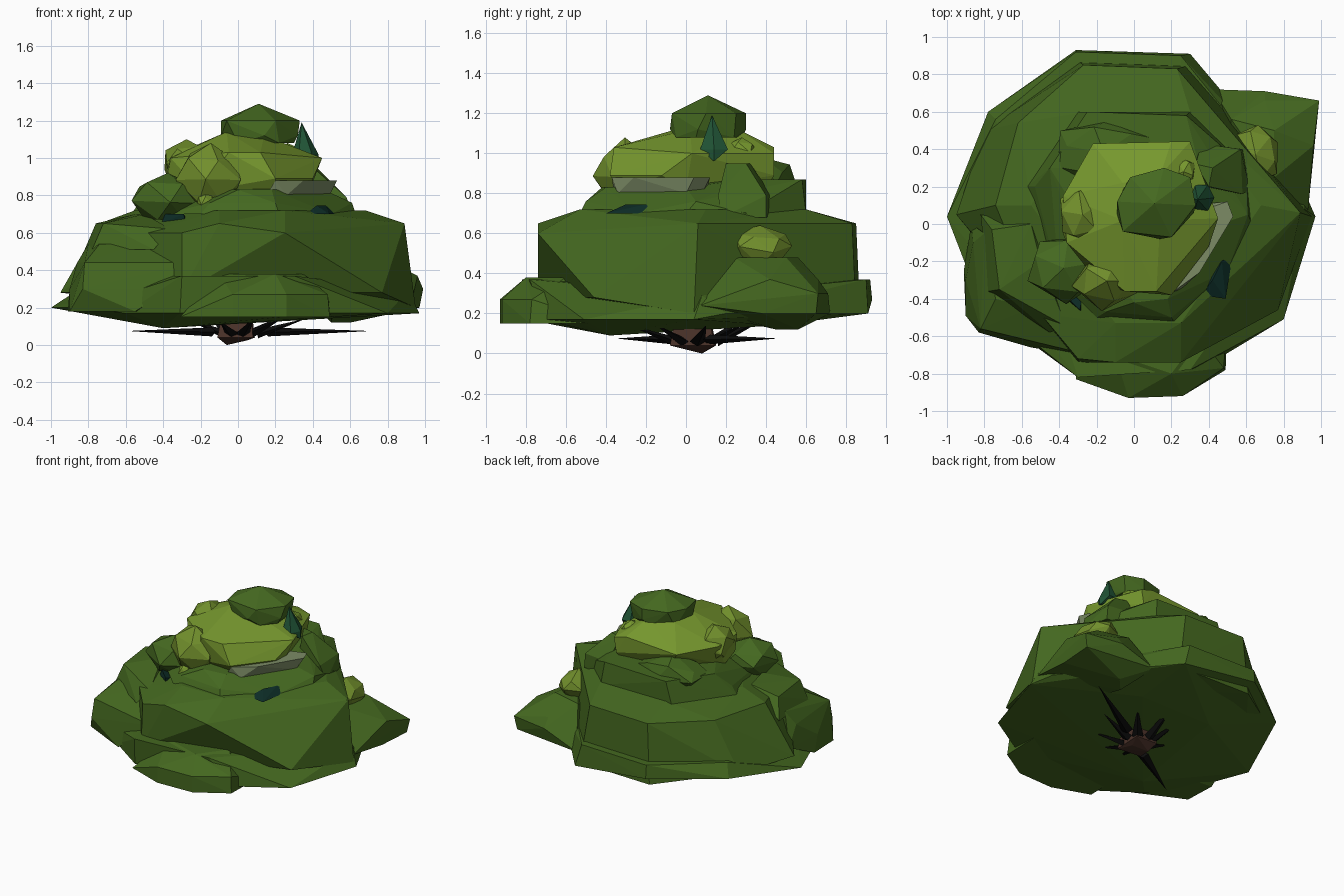
import bpy, bmesh, math, random
from mathutils import Vector

random.seed(4)
if "Cube" in bpy.data.objects:
    bpy.data.objects.remove(bpy.data.objects["Cube"])


def material(name, r, g, b):
    mat = bpy.data.materials.new(name)
    mat.use_nodes = True
    mat.diffuse_color = (r, g, b, 1)
    mat.node_tree.nodes["Principled BSDF"].inputs["Base Color"].default_value = (r, g, b, 1)
    return mat


leaf = material("leaf green", .058, .138, .014)
lime = material("yellow green", .18, .31, .027)
olive = material("olive green", .165, .275, .025)
sage = material("sage grey", .2, .26, .13)
teal = material("teal green", .014, .085, .035)
deep = material("deep teal", .004, .026, .02)
brown = material("bark brown", .07, .032, .022)
black = material("root black", .004, .004, .004)


def hull(name, mat, points):
    """Faceted solid wrapped around a handful of points."""
    bm = bmesh.new()
    for p in points:
        bm.verts.new(p)
    bmesh.ops.convex_hull(bm, input=bm.verts)
    loose = [v for v in bm.verts if not v.link_faces]
    bmesh.ops.delete(bm, geom=loose, context='VERTS')
    bmesh.ops.recalc_face_normals(bm, faces=bm.faces)
    mesh = bpy.data.meshes.new(name)
    bm.to_mesh(mesh)
    bm.free()
    mesh.materials.append(mat)
    obj = bpy.data.objects.new(name, mesh)
    bpy.context.collection.objects.link(obj)


def level(z, *outline):
    """Outline points placed at one height."""
    return [(x, y, z) for x, y in outline]


def lump(name, mat, x, y, z, sides, turn=0):
    """Angular boulder of leaves filling the x, y and z ranges."""
    cx, cy = sum(x) / 2, sum(y) / 2
    rx, ry = x[1] - cx, y[1] - cy
    points = [(cx, cy, z[1])]
    for height, reach in ((0, .6), (.4, 1.04), (.75, .8)):
        for i in range(sides):
            a = math.tau * (i + height) / sides + turn
            r = reach * random.uniform(.94, 1.08)
            h = max(0, height + random.uniform(-.1, .1))
            points.append((cx + rx * r * math.cos(a), cy + ry * r * math.sin(a),
                           z[0] + h * (z[1] - z[0])))
    hull(name, mat, points)


# Broad lower skirt and the sloping crown above it
hull("lower_skirt", leaf,
     level(.2, (-1, .04), (.3, .91), (.9, .2), (-.83, -.4))
     + level(.27, (-.78, .6), (-.31, .93))
     + level(.17, (.97, .04), (.8, -.51), (.45, -.72), (-.31, -.8), (-.6, -.6))
     + level(.37, (-.31, .92), (.25, .9), (.3, -.78), (-.3, -.82), (-.74, .56))
     + level(.29, (.91, .08))
     + level(.14, (.3, .45), (-.3, .45), (.3, -.5))
     + [(-.4, -.38, .09)])
hull("main_crown", leaf,
     level(.65, (.89, .06), (.23, .83), (-.27, .85), (-.62, .54), (-.74, .1),
           (-.1, -.74))
     + level(.6, (-.5, -.48), (-.3, -.72), (.25, -.74))
     + level(.72, (.68, .1), (.3, .6), (-.25, .6), (-.55, .1), (-.1, -.53), (.25, -.53))
     + level(.28, (.77, -.46), (-.8, .5), (-.95, .05), (-.3, -.74))
     + level(.2, (.95, .04), (.3, .85), (-.3, .87)))

# Clumps around the skirt
hull("front_skirt_clump", leaf,
     level(.15, (-.31, -.83), (-.03, -.93), (.26, -.92), (.49, -.78), (.5, -.4), (-.3, -.4))
     + level(.27, (-.09, -.84), (-.03, -.93), (.26, -.92), (.48, -.77))
     + level(.38, (.2, -.8), (-.1, -.7), (.35, -.6)))
hull("front_right_clump", leaf,
     level(.3, (-.83, -.58), (-.36, -.69), (-.9, -.3), (-.87, 0))
     + level(.44, (-.82, -.56), (-.24, -.7), (-.86, -.1))
     + level(.54, (-.74, -.4), (-.55, -.45), (-.8, -.05))
     + level(.18, (-.91, -.25), (-.9, -.49), (-.55, -.66), (-.4, -.3)))
hull("upper_right_clump", leaf,
     level(.65, (-.76, -.03), (-.72, -.35))
     + level(.62, (-.36, -.55), (-.6, -.42))
     + level(.51, (-.78, -.36), (-.82, .05), (-.45, -.58))
     + level(.7, (-.5, -.2), (-.55, 0)))
hull("back_left_clump", leaf,
     level(.2, (.42, .72), (.97, .65), (.95, .38), (.5, .1))
     + level(.37, (.96, .42), (.7, .66))
     + level(.3, (.99, .66), (.7, .71))
     + level(.48, (.75, .5), (.74, .24), (.52, .56))
     + level(.24, (.93, .07))
     + level(.12, (.6, .56), (.5, .45)))
lump("left_lime_clump", olive, (.52, .78), (.21, .53), (.44, .64), 6)

# Middle tier of leaves
hull("middle_tier", leaf,
     level(.7, (.63, 0), (.6, .3), (.3, .6), (-.3, .6), (-.57, .2), (-.4, -.3),
           (-.2, -.5), (.22, -.53), (.5, -.25))
     + level(.76, (.61, .05), (.2, -.5), (-.15, -.47), (-.53, .2))
     + level(.83, (.46, 0), (.18, -.4), (0, -.42))
     + level(.87, (.28, .58), (-.25, .6), (-.45, .3), (.35, .3)))
lump("right_middle_clump", leaf, (-.58, -.17), (-.42, -.05), (.67, .92), 5, .5)
hull("left_middle_clump", leaf,
     level(.68, (.62, .18), (.58, .4), (.35, .2), (.35, .43))
     + level(.79, (.58, .16), (.57, .4), (.36, .43))
     + level(.95, (.4, .2), (.33, .32), (.42, .3)))
lump("back_middle_clump", leaf, (-.42, .1), (.2, .56), (.75, .98), 6)

# Bright cap of new growth
hull("bright_cap", lime,
     level(.82, (.38, 0), (.2, -.33), (-.2, -.3), (-.36, .05), (-.1, .35), (.25, .4))
     + level(.89, (.4, -.12), (.2, -.38), (-.38, -.05), (.28, .44))
     + level(1, (.45, .03), (.3, .44), (-.22, .43), (-.38, .15), (-.36, -.1))
     + level(1.03, (-.05, -.36), (.12, -.36), (.2, .44))
     + level(1.14, (-.06, .02))
     + level(1.12, (.14, .02), (.14, .26), (-.06, .22)))
lump("front_lime_clump", olive, (-.32, .03), (-.45, -.16), (.76, 1.08), 5, .3)
lump("right_lime_clump", olive, (-.41, -.14), (-.1, .2), (.86, 1.1), 5, .8)
lump("small_lime_tuft", lime, (-.22, -.13), (-.44, -.32), (.72, .82), 5)
lump("back_lime_tuft", lime, (.2, .33), (.2, .36), (.95, 1.08), 5)

# Topmost ball
hull("top_clump", leaf,
     level(1.08, (.0, -.04), (.22, -.05), (.3, .05), (.28, .24), (.1, .28), (-.05, .2))
     + level(1.12, (-.09, .05), (.14, -.08), (.32, .06), (.16, .3))
     + level(1.2, (-.09, .12), (-.02, .25), (.16, .3), (.3, .25), (.33, .1), (.2, -.07), (-.06, -.04))
     + level(1.29, (.11, .11)))

# Teal spire, with dark leaves and a pale ledge below it
hull("teal_spire", teal,
     [(.36 + .07 * math.cos(i * math.tau / 6), .14 + .08 * math.sin(i * math.tau / 6), 1.02)
      for i in range(6)] + [(.34, .13, 1.19), (.43, .14, .96)])
hull("pale_ledge", sage,
     level(.88, (.5, .12), (.53, .04), (.35, -.26), (.2, -.37), (.3, .05))
     + level(.8, (.46, .08), (.49, 0), (.26, -.34), (.15, -.36), (.3, .1)))
hull("left_dark_leaf", deep,
     level(.7, (.36, -.38), (.49, -.4), (.53, -.15), (.4, -.2))
     + level(.745, (.42, -.3), (.47, -.2)))
hull("right_dark_leaf", deep,
     level(.65, (-.41, -.36), (-.28, -.47), (-.26, -.3), (-.36, -.28))
     + level(.7, (-.39, -.36), (-.29, -.46)))

# Trunk and its root flare
hull("trunk", brown,
     level(.04, (-.11, -.06), (.08, -.08), (.09, .14), (-.08, .15))
     + level(.3, (-.06, -.03), (.06, -.03), (.06, .1), (-.05, .1))
     + [(-.06, .08, 0), (.05, .04, .025)])


def blade(name, start, end, width):
    """Flat spike running from start to end."""
    start, end = Vector(start), Vector(end)
    side = (end - start).cross(Vector((0, 0, 1))).normalized() * width
    lift = Vector((0, 0, width * .6))
    hull(name, black, [start + side, start - side, start + lift, start - lift, end])


# Black roots: two long level ones and a rising fan
blade("long_left_root", (.16, .12, .07), (.71, .46, .075), .04)
blade("long_right_root", (-.14, -.07, .07), (-.59, -.35, .075), .04)
for i, (x, y, z) in enumerate([(0, .44, .2), (-.18, .32, .2), (.22, .3, .15),
                               (.36, .1, .14), (.25, -.16, .15), (.08, -.28, .14),
                               (-.1, -.26, .13), (-.27, .06, .14)]):
    blade("rising_root_%d" % i, (x * .3, .04 + (y - .04) * .3, .06), (x, y, z), .04)
